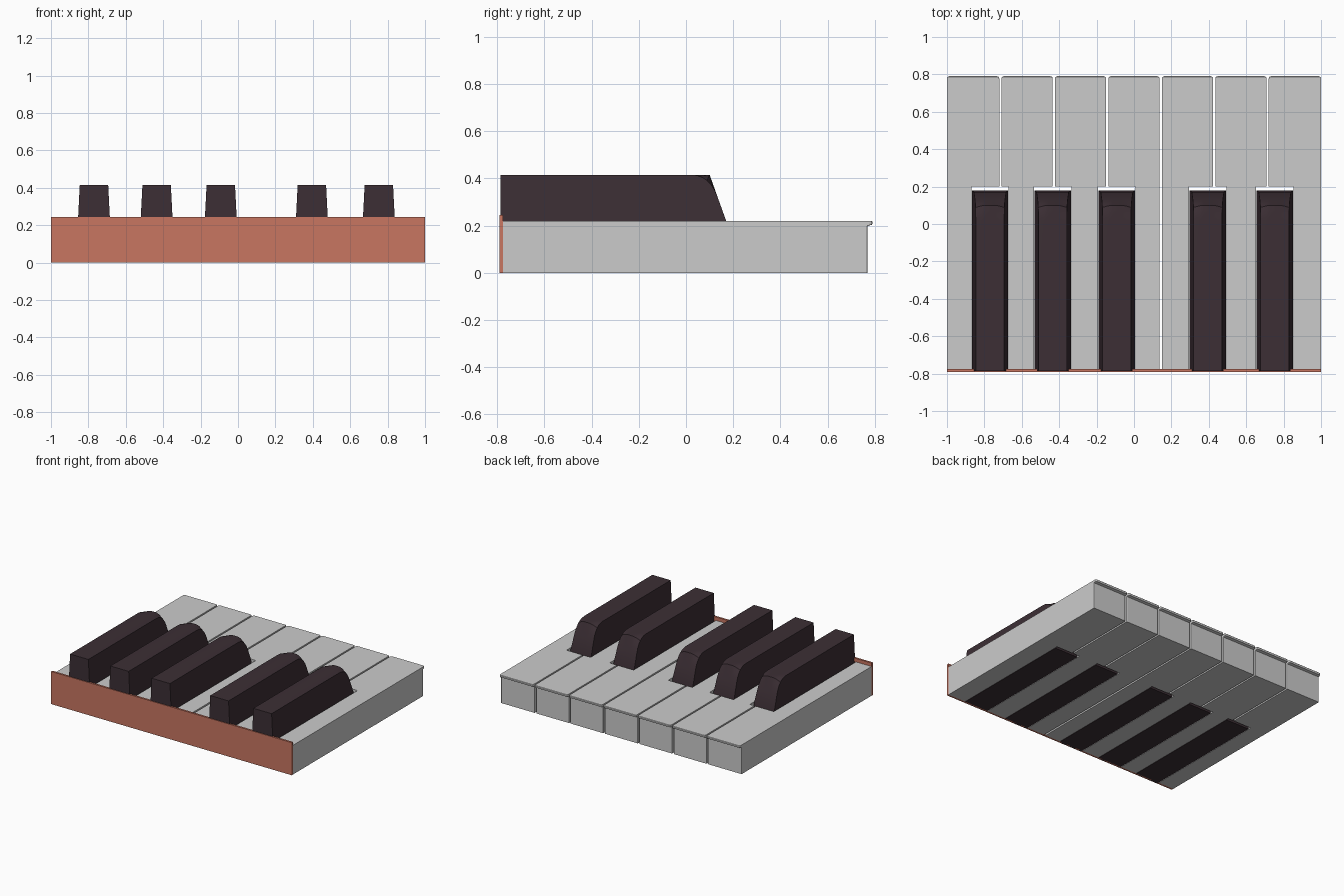
import bpy, bmesh, math

if "Cube" in bpy.data.objects:
    bpy.data.objects.remove(bpy.data.objects["Cube"])

PITCH, GAP = 2 / 7, 0.006
BACK, BODY_FRONT, LIP_FRONT, NOTCH = -0.775, 0.768, 0.79, 0.20
BLACK_X = [-0.77, -0.435, -0.092, 0.395, 0.753]
BASE_W, TOP_W, TOP_Z = 0.097, 0.076, 0.415


def material(name, color):
    m = bpy.data.materials.new(name)
    m.diffuse_color = (*color, 1)
    m.use_nodes = True
    m.node_tree.nodes["Principled BSDF"].inputs["Base Color"].default_value = m.diffuse_color
    return m


def finish(name, bm, mat=None):
    bmesh.ops.recalc_face_normals(bm, faces=bm.faces)
    me = bpy.data.meshes.new(name)
    bm.to_mesh(me)
    bm.free()
    ob = bpy.data.objects.new(name, me)
    bpy.context.collection.objects.link(ob)
    if mat:
        me.materials.append(mat)
    return ob


def loft(bm, rings):
    rows = [[bm.verts.new(p) for p in r] for r in rings]
    for a, b in zip(rows, rows[1:]):
        for i in range(len(a)):
            j = (i + 1) % len(a)
            bm.faces.new((a[i], a[j], b[j], b[i]))
    bm.faces.new(rows[0])
    bm.faces.new(rows[-1])


# White keys: notched outline with an overhanging front lip
def outline(xl, xr, nl, nr, front, r, z):
    pts = [(nl, BACK), (nr, BACK), (nr, NOTCH), (xr, NOTCH)]
    for cx, start in ((xr - r, 0), (xl + r, 90)):
        for k in range(4):
            a = math.radians(start + 30 * k)
            pts.append((cx + r * math.cos(a), front - r + r * math.sin(a)))
    pts += [(xl, NOTCH), (nl, NOTCH)]
    return [(x, y, z) for x, y in pts]


for i in range(7):
    xl = -1 + i * PITCH + (GAP if i else 0)
    xr = -1 + (i + 1) * PITCH - (GAP if i < 6 else 0)
    nl, nr = xl + 0.0005, xr - 0.0005
    for c in BLACK_X:
        if abs(c - xl) < 0.1:
            nl = c + 0.1
        if abs(c - xr) < 0.1:
            nr = c - 0.1
    bm = bmesh.new()
    loft(bm, [outline(xl, xr, nl, nr, f, r, z) for f, r, z in (
        (BODY_FRONT, 0.004, 0), (BODY_FRONT, 0.004, 0.198),
        (LIP_FRONT - 0.003, 0.012, 0.203), (LIP_FRONT, 0.012, 0.208),
        (LIP_FRONT, 0.012, 0.216), (LIP_FRONT - 0.003, 0.012, 0.219))])
    finish(f"white_key_{i + 1}", bm)

# Black keys: tapered bars, sloped front with rounded shoulders
black = material("black_key_finish", (0.045, 0.028, 0.035))
N = 7


def black_profile(side, t):
    # t = 1 on the sides (rounded shoulder), 0 along the middle (crisp crease)
    pts = [(-0.785, 0), (-0.785, TOP_Z)]
    p0, p1, p2 = (0.02, TOP_Z), (0.10, TOP_Z), (0.134, 0.32)
    for k in range(N):
        u = k / (N - 1)
        q = [(1 - u) ** 2 * a + 2 * u * (1 - u) * b + u * u * c
             for a, b, c in zip(p0, p1, p2)]
        if u < 0.5:
            s = [a + (b - a) * 2 * u for a, b in zip(p0, p1)]
        else:
            s = [b + (c - b) * (2 * u - 1) for b, c in zip(p1, p2)]
        pts.append(tuple(m + (n - m) * t for m, n in zip(s, q)))
    pts += [(0.17, 0.22), (0.18, 0)]
    ring = []
    for y, z in pts:
        w = BASE_W + (TOP_W - BASE_W) * z / TOP_Z
        ring.append((side * w, y, z))
    return ring


for i, c in enumerate(BLACK_X):
    bm = bmesh.new()
    loft(bm, [black_profile(s, t) for s, t in
              ((-1, 1), (-0.6, 0.25), (-0.3, 0), (0.3, 0), (0.6, 0.25), (1, 1))])
    key = finish(f"black_key_{i + 1}", bm, black)
    key.location.x = c
    bpy.context.view_layer.objects.active = key
    key.select_set(True)
    bpy.ops.object.shade_smooth_by_angle(angle=math.radians(30))
    key.select_set(False)

# Felt strip along the back of the keys
bm = bmesh.new()
bmesh.ops.create_cube(bm, size=1)
for v in bm.verts:
    v.co = (v.co.x * 2, -0.7825 + v.co.y * 0.015, 0.1225 + v.co.z * 0.245)
finish("felt_strip", bm, material("red_felt", (0.58, 0.18, 0.12)))
